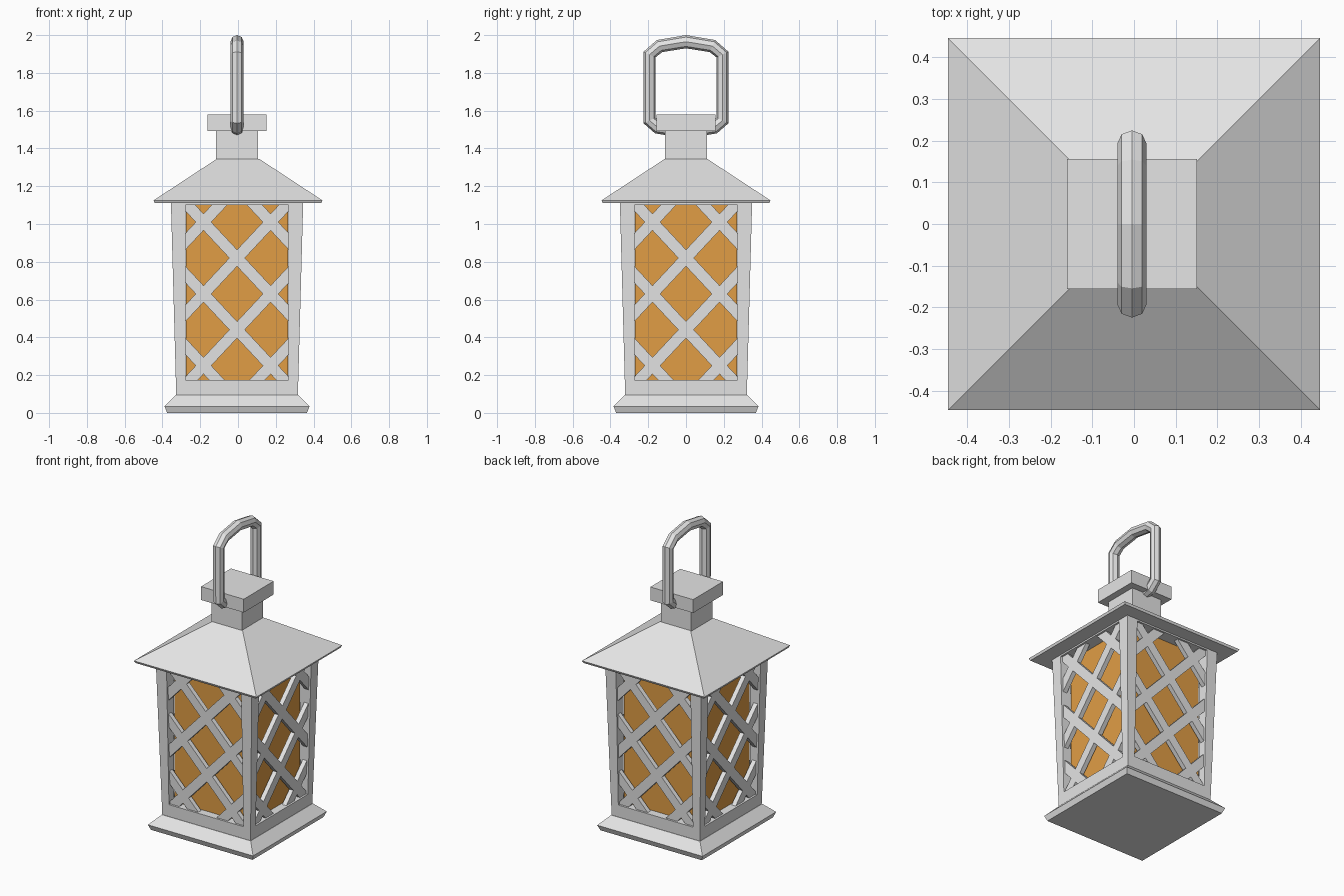
import bpy, bmesh, math
from mathutils import Matrix, Vector

cube = bpy.data.objects.get("Cube")
if cube:
    bpy.data.objects.remove(cube, do_unlink=True)


def make_material(name, rgb):
    mat = bpy.data.materials.new(name)
    mat.use_nodes = True
    color = (*rgb, 1.0)
    mat.diffuse_color = color
    mat.node_tree.nodes["Principled BSDF"].inputs["Base Color"].default_value = color
    return mat


METAL = make_material("pale grey metal", (0.78, 0.78, 0.78))
AMBER = make_material("amber glass", (0.75, 0.34, 0.06))
OFFSET = -0.005     # everything but the roof sits slightly off centre


def add_object(name, bm, mat, x=OFFSET):
    bmesh.ops.recalc_face_normals(bm, faces=bm.faces)
    mesh = bpy.data.meshes.new(name)
    bm.to_mesh(mesh)
    bm.free()
    mesh.materials.append(mat)
    obj = bpy.data.objects.new(name, mesh)
    obj.location.x = x
    bpy.context.collection.objects.link(obj)
    return obj


def loft(bm, rings):
    """Join rectangles (x0, x1, y0, y1, z) into a closed solid."""
    loops = [[bm.verts.new((x, y, z)) for x, y in ((x0, y0), (x1, y0), (x1, y1), (x0, y1))]
             for x0, x1, y0, y1, z in rings]
    for low, high in zip(loops, loops[1:]):
        for i in range(4):
            j = (i + 1) % 4
            bm.faces.new((low[i], low[j], high[j], high[i]))
    bm.faces.new(loops[0][::-1])
    bm.faces.new(loops[-1])


def square_stack(name, profile, mat=METAL, x=OFFSET):
    bm = bmesh.new()
    loft(bm, [(-h, h, -h, h, z) for h, z in profile])
    return add_object(name, bm, mat, x)


# Body dimensions
BODY_LOW, BODY_HIGH = 0.095, 1.112
SILL, HEAD = 0.175, 1.10
WINDOW = 0.272


def body_half(z):
    return 0.322 + 0.028 * (z - BODY_LOW) / (BODY_HIGH - BODY_LOW)


# Base, rails, glass, roof and cap
square_stack("base", [(0.37, 0), (0.384, 0.035), (0.324, BODY_LOW)])
square_stack("bottom_rail", [(body_half(z), z) for z in (BODY_LOW, SILL)])
square_stack("top_rail", [(body_half(z), z) for z in (HEAD, BODY_HIGH)])
square_stack("glass", [(0.27, SILL - 0.01), (0.27, HEAD + 0.005)], AMBER)
square_stack("roof", [(0.44, 1.11), (0.447, 1.125), (0.112, 1.345)], x=0)
square_stack("neck", [(0.111, 1.34), (0.111, 1.495)])
square_stack("cap", [(0.156, 1.492), (0.156, 1.58)])

# Corner posts, flaring outward towards the roof
bm = bmesh.new()
for sx in (-1, 1):
    for sy in (-1, 1):
        loft(bm, [(sx * WINDOW, sx * body_half(z), sy * WINDOW, sy * body_half(z), z)
                  for z in (BODY_LOW, BODY_HIGH)])
add_object("corner_posts", bm, METAL)


def lattice(name, turn):
    """Crossed bars trimmed to the window and leaning with the body."""
    bm = bmesh.new()
    spacing, slope = 0.38, 1.07
    for side in (-1, 1):
        tilt = Matrix.Rotation(-side * math.atan(slope), 4, "Y")
        for k in range(-1, 5):
            place = Matrix.Translation((0, 0, 0.06 + spacing * k)) @ tilt
            bmesh.ops.create_cube(bm, size=1, matrix=place @ Matrix.Diagonal((2, 0.03, 0.06, 1)))
    for point, normal in (((WINDOW, 0, 0), (1, 0, 0)), ((-WINDOW, 0, 0), (-1, 0, 0)),
                          ((0, 0, SILL), (0, 0, -1)), ((0, 0, HEAD), (0, 0, 1))):
        cut = bmesh.ops.bisect_plane(bm, geom=bm.verts[:] + bm.edges[:] + bm.faces[:],
                                     plane_co=point, plane_no=normal, clear_outer=True)
        edges = [e for e in cut["geom_cut"] if isinstance(e, bmesh.types.BMEdge)]
        bmesh.ops.holes_fill(bm, edges=edges, sides=0)
    for v in bm.verts:
        v.co.y -= body_half(v.co.z) - 0.028
    bmesh.ops.rotate(bm, verts=bm.verts, cent=Vector(), matrix=Matrix.Rotation(turn, 3, "Z"))
    add_object(name, bm, METAL)


for i, side_name in enumerate(("front", "left", "back", "right")):
    lattice(side_name + "_lattice", i * math.pi / 2)

# Carrying handle: faceted tube hooked into the neck under the cap
half = [(0.10, 1.505), (0.15, 1.512), (0.193, 1.548), (0.193, 1.897), (0.14, 1.942)]
path = [(-y, z) for y, z in half] + [(0, 1.965)] + half[::-1]
curve = bpy.data.curves.new("handle_path", "CURVE")
curve.dimensions = "3D"
curve.bevel_depth = 0.035
curve.bevel_resolution = 2
curve.use_fill_caps = True
spline = curve.splines.new("POLY")
spline.points.add(len(path) - 1)
for p, (y, z) in zip(spline.points, path):
    p.co = (0, y, z, 1)
spline.use_smooth = False
curve.materials.append(METAL)
handle = bpy.data.objects.new("handle", curve)
handle.location.x = OFFSET
bpy.context.collection.objects.link(handle)
